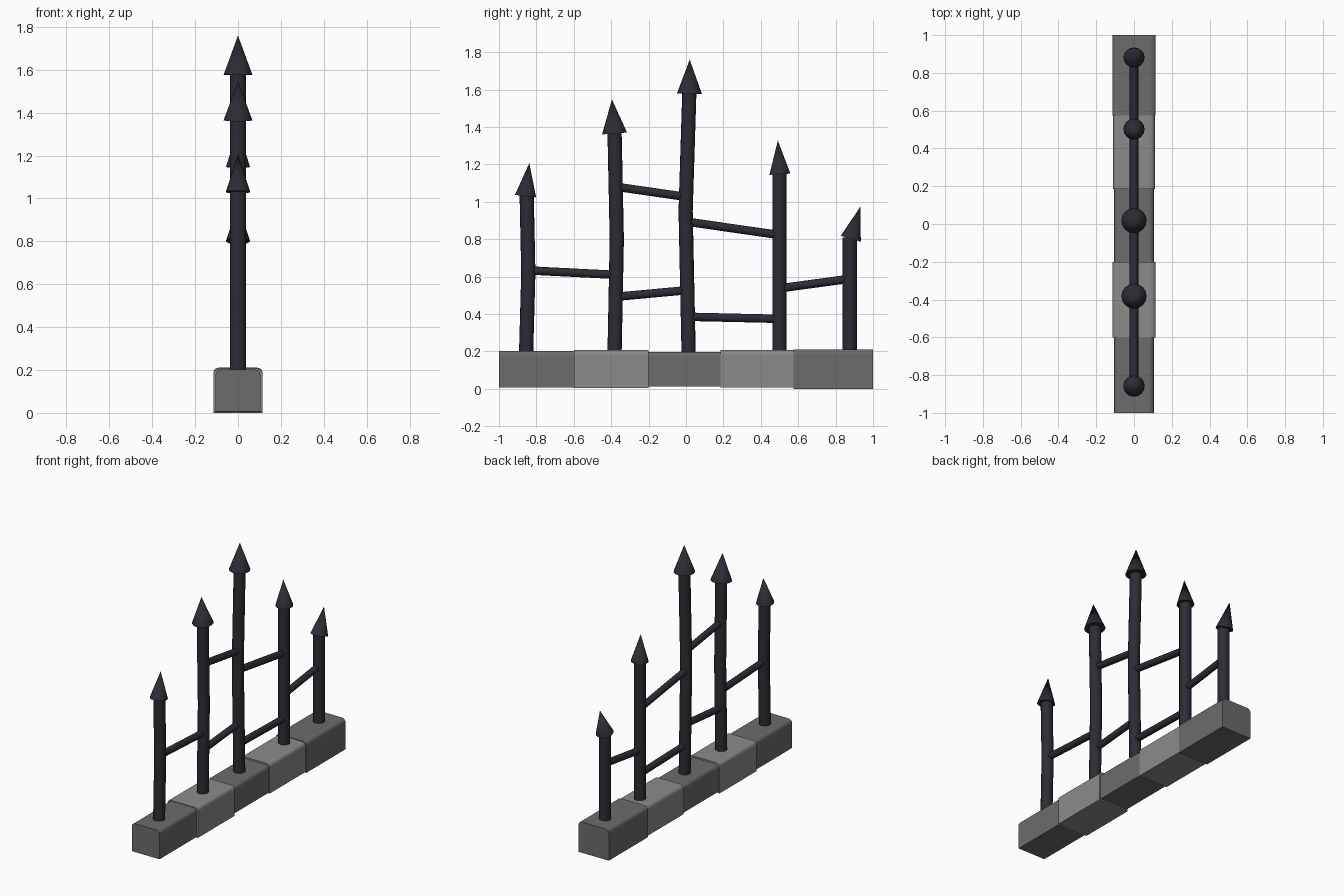
import bpy, bmesh, math
from mathutils import Vector

if "Cube" in bpy.data.objects:
    bpy.data.objects.remove(bpy.data.objects["Cube"])


def material(name, rgb):
    m = bpy.data.materials.new(name)
    m.diffuse_color = (*rgb, 1)
    m.use_nodes = True
    m.node_tree.nodes["Principled BSDF"].inputs["Base Color"].default_value = m.diffuse_color
    return m


iron = material("dark_iron", (0.025, 0.025, 0.035))
stone_dark = material("stone_dark", (0.15, 0.15, 0.15))
stone_light = material("stone_light", (0.26, 0.26, 0.26))


def finish(bm, name, mat, smooth=True):
    bmesh.ops.recalc_face_normals(bm, faces=bm.faces)
    me = bpy.data.meshes.new(name)
    bm.to_mesh(me)
    bm.free()
    me.materials.append(mat)
    ob = bpy.data.objects.new(name, me)
    bpy.context.collection.objects.link(ob)
    if smooth:
        bpy.ops.object.select_all(action='DESELECT')
        bpy.context.view_layer.objects.active = ob
        ob.select_set(True)
        bpy.ops.object.shade_smooth_by_angle(angle=math.radians(35))
    return ob


def pole(name, path, r, sides=16):
    """Stack of level rings following (y, z) points."""
    bm = bmesh.new()
    rings = []
    for y, z in path:
        rings.append([bm.verts.new((r * math.cos(a), y + r * math.sin(a), z))
                      for a in (2 * math.pi * i / sides for i in range(sides))])
    for lo, hi in zip(rings, rings[1:]):
        for i in range(sides):
            j = (i + 1) % sides
            bm.faces.new((lo[i], lo[j], hi[j], hi[i]))
    bm.faces.new(rings[0])
    bm.faces.new(rings[-1])
    return finish(bm, name, iron)


def tapered(name, a, b, r1, r2, sides=16):
    """Cone or cylinder between two (y, z) points."""
    a, b = Vector((0, *a)), Vector((0, *b))
    d = b - a
    bm = bmesh.new()
    bmesh.ops.create_cone(bm, cap_ends=True, segments=sides, radius1=r1, radius2=r2, depth=d.length)
    bmesh.ops.rotate(bm, verts=bm.verts, matrix=d.to_track_quat('Z', 'Y').to_matrix())
    bmesh.ops.translate(bm, verts=bm.verts, vec=(a + b) / 2)
    return finish(bm, name, iron)


# Base stones: y start, y end, half width, bottom, top
stones = [(-1.0, -0.6, 0.105, 0.007, 0.202), (-0.6, -0.2, 0.115, 0.003, 0.207),
          (-0.2, 0.185, 0.105, 0.012, 0.197), (0.185, 0.575, 0.11, 0.006, 0.207),
          (0.575, 1.0, 0.115, 0.0, 0.211)]
for n, (y0, y1, w, z0, z1) in enumerate(stones):
    bm = bmesh.new()
    bmesh.ops.create_cube(bm, size=1)
    for v in bm.verts:
        v.co = (v.co.x * 2 * w, y1 if v.co.y > 0 else y0, z1 if v.co.z > 0 else z0)
    # round the two long upper edges
    top = [e for e in bm.edges if all(v.co.z > 0.1 for v in e.verts)
           and abs(e.verts[0].co.x - e.verts[1].co.x) < 1e-4]
    bmesh.ops.bevel(bm, geom=top, offset=0.025, segments=3, profile=0.5, affect='EDGES')
    finish(bm, f"base_stone_{n + 1}", stone_light if n % 2 else stone_dark, False)

# Upright poles (y, z paths) and their spear tips (base, point, radius)
uprights = [
    ([(-0.855, 0.19), (-0.843, 0.62), (-0.852, 1.04)], (-0.858, 1.03), (-0.838, 1.206), 0.057),
    ([(-0.382, 0.19), (-0.370, 0.80), (-0.382, 1.37)], (-0.382, 1.365), (-0.396, 1.547), 0.067),
    ([(0.014, 0.19), (-0.002, 0.95), (0.018, 1.59)], (0.018, 1.577), (0.020, 1.760), 0.067),
    ([(0.500, 0.19), (0.500, 1.16)], (0.502, 1.147), (0.491, 1.328), 0.056),
    ([(0.875, 0.19), (0.875, 0.81)], (0.881, 0.802), (0.932, 0.973), 0.056),
]
for n, (path, base, tip, r) in enumerate(uprights):
    pole(f"fence_pole_{n + 1}", path, 0.038)
    tapered(f"spear_tip_{n + 1}", base, tip, r, 0.0)

# Crooked cross bars running between pole centres
bars = [((-0.845, 0.633), (-0.373, 0.609)), ((-0.375, 0.492), (0.008, 0.527)),
        ((-0.373, 1.08), (0.0, 1.026)), ((0.01, 0.385), (0.5, 0.374)),
        ((0.0, 0.894), (0.5, 0.822)), ((0.5, 0.537), (0.875, 0.588))]
for n, (a, b) in enumerate(bars):
    tapered(f"cross_bar_{n + 1}", a, b, 0.0225, 0.0225, 12)
